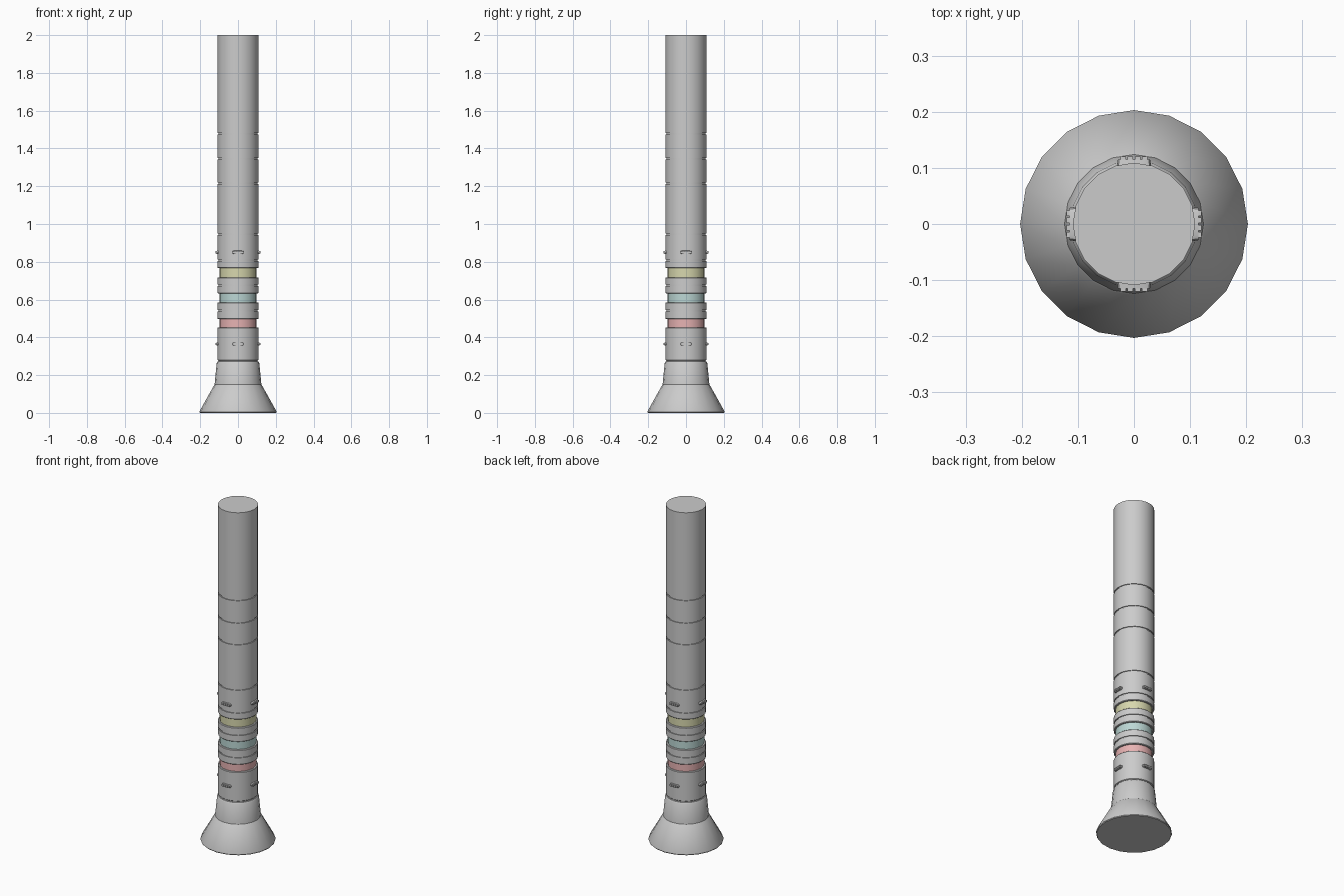
import bpy, bmesh, math

if "Cube" in bpy.data.objects:
    bpy.data.objects.remove(bpy.data.objects["Cube"])

SIDES = 20
R = 0.109      # main tube radius
G = 0.104      # groove radius
H = 0.004      # half height of a groove


def finish(name, bm, color=None):
    bmesh.ops.recalc_face_normals(bm, faces=bm.faces)
    me = bpy.data.meshes.new(name)
    bm.to_mesh(me)
    bm.free()
    ob = bpy.data.objects.new(name, me)
    bpy.context.collection.objects.link(ob)
    if color:
        mat = bpy.data.materials.new(name + "_paint")
        mat.diffuse_color = (*color, 1)
        mat.use_nodes = True
        mat.node_tree.nodes["Principled BSDF"].inputs["Base Color"].default_value = mat.diffuse_color
        me.materials.append(mat)
    bpy.ops.object.select_all(action='DESELECT')
    bpy.context.view_layer.objects.active = ob
    ob.select_set(True)
    bpy.ops.object.shade_smooth_by_angle(angle=math.radians(30))
    return ob


def lathe(name, profile, color=None, cap_bottom=False, cap_top=False):
    """Revolve (radius, z) points around the z axis."""
    bm = bmesh.new()
    rings = [[bm.verts.new((r * math.cos(2 * math.pi * i / SIDES),
                            r * math.sin(2 * math.pi * i / SIDES), z))
              for i in range(SIDES)] for r, z in profile]
    for a, b in zip(rings, rings[1:]):
        for i in range(SIDES):
            j = (i + 1) % SIDES
            bm.faces.new((a[i], a[j], b[j], b[i]))
    if cap_bottom:
        bm.faces.new(rings[0][::-1])
    if cap_top:
        bm.faces.new(rings[-1])
    return finish(name, bm, color)


def tube(z0, z1, grooves):
    """Profile of a tube section with recessed seams."""
    pts = [(G - 0.006, z0), (R - 0.003, z0), (R, z0 + 0.003)]
    for z in grooves:
        pts += [(R, z - H), (G, z - H), (G, z + H), (R, z + H)]
    return pts + [(R, z1 - 0.003), (R - 0.003, z1), (G - 0.006, z1)]


# flared nozzle and collar
lathe("nozzle", [(0.2, 0), (0.203, 0.004), (0.203, 0.01), (0.127, 0.146),
                 (0.124, 0.149), (0.113, 0.264), (0.108, 0.271), (G, 0.272)],
      cap_bottom=True)
lathe("nozzle_seam", [(G, 0.27), (G, 0.28)])

# lower tube and the two ring pairs between the coloured bands
lathe("lower_tube", tube(0.278, 0.453, []))
lathe("lower_rings", tube(0.497, 0.585, [0.542]))
lathe("upper_rings", tube(0.633, 0.718, [0.675]))

# coloured bands
for name, z0, z1, col in (("red_band", 0.453, 0.497, (0.8, 0.45, 0.45)),
                          ("teal_band", 0.585, 0.633, (0.5, 0.68, 0.66)),
                          ("yellow_band", 0.718, 0.766, (0.68, 0.68, 0.42))):
    lathe(name, [(0.099, z0 - 0.003), (0.099, z1 + 0.003)], col)

# long upper body with seams
body = tube(0.766, 2.0, [0.808, 0.945, 1.216, 1.345, 1.479])
lathe("main_body", body[:-3] + [(R, 2.0)], cap_top=True)


def clip(name, z, turn):
    """Small pill-shaped grip: rounded pad with raised ribs."""
    bm = bmesh.new()

    def pill(half, rad, y0, y1):
        pts = []
        for cx, start in ((half - rad, -90), (rad - half, 90)):
            for k in range(5):
                a = math.radians(start + 45 * k)
                pts.append((cx + rad * math.cos(a), rad * math.sin(a)))
        back = [bm.verts.new((x, -y0, h)) for x, h in pts]
        front = [bm.verts.new((x * 0.93, -y1, h * 0.85)) for x, h in pts]
        for i in range(len(pts)):
            j = (i + 1) % len(pts)
            bm.faces.new((back[i], back[j], front[j], front[i]))
        bm.faces.new(back[::-1])
        bm.faces.new(front)

    pill(0.031, 0.0095, 0.1, 0.115)
    for i in range(4):
        x = -0.0195 + 0.013 * i
        cube = bmesh.ops.create_cube(bm, size=1)["verts"]
        for v in cube:
            v.co = (v.co.x * 0.010 + x, v.co.y * 0.012 - 0.114, v.co.z * 0.012)
    ob = finish(name, bm)
    ob.location.z = z
    ob.rotation_euler.z = turn


# four grips on each of two levels
for level, z in (("lower", 0.365), ("upper", 0.85)):
    for i, side in enumerate(("front", "right", "back", "left")):
        clip(f"{level}_grip_{side}", z, i * math.pi / 2)
